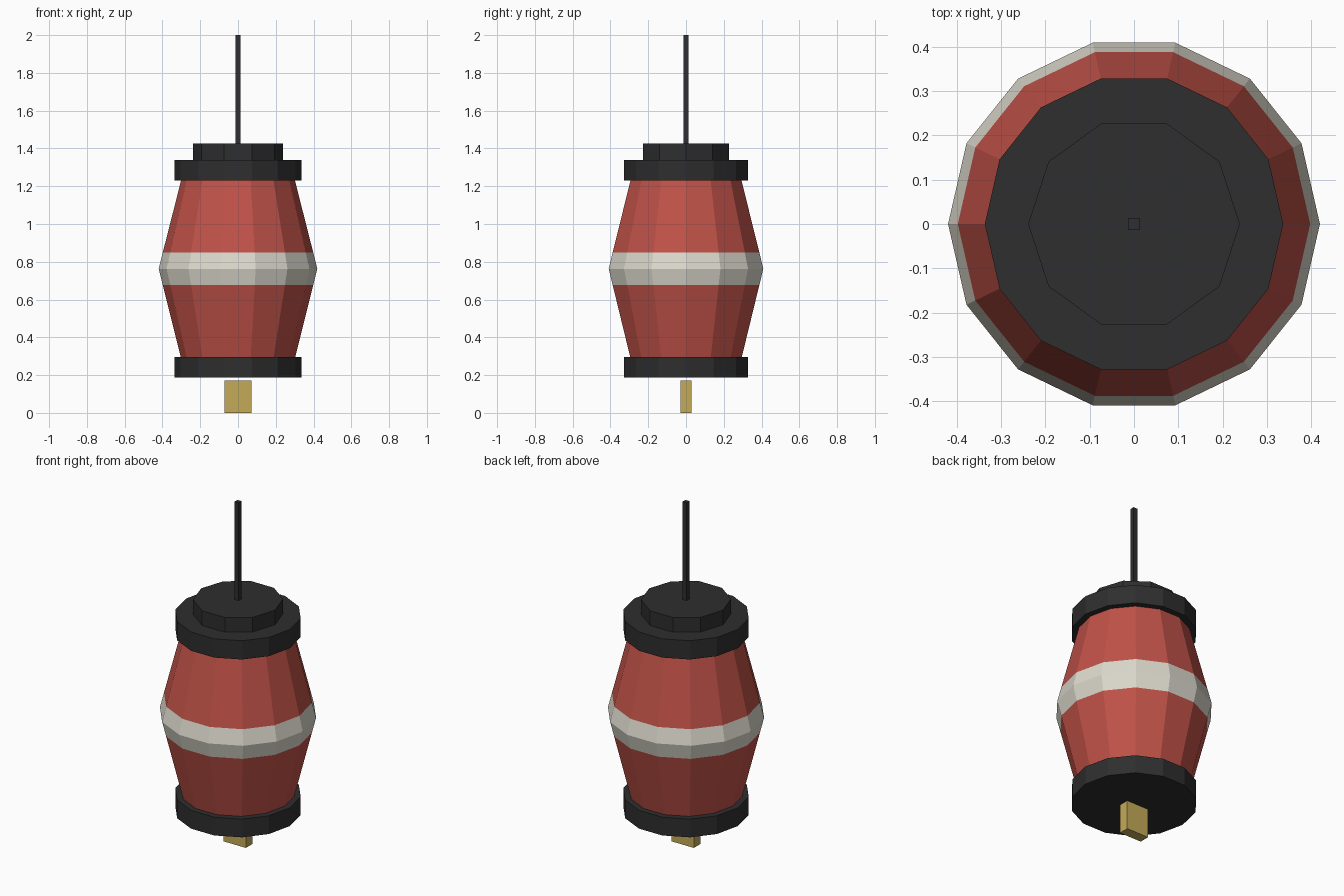
import bpy, bmesh
from math import cos, sin, tau

cube = bpy.data.objects.get("Cube")
if cube:
    bpy.data.objects.remove(cube, do_unlink=True)


def material(name, srgb):
    color = [((c / 255 + 0.055) / 1.055) ** 2.4 for c in srgb] + [1]
    mat = bpy.data.materials.new(name)
    mat.use_nodes = True
    mat.diffuse_color = color
    mat.node_tree.nodes["Principled BSDF"].inputs["Base Color"].default_value = color
    return mat


red = material("red paper", (192, 82, 72))
cream = material("cream band", (220, 217, 204))
black = material("black lacquer", (46, 46, 46))
gold = material("gold", (196, 170, 88))


def finish(name, bm, mats):
    bmesh.ops.recalc_face_normals(bm, faces=bm.faces)
    mesh = bpy.data.meshes.new(name)
    bm.to_mesh(mesh)
    bm.free()
    for mat in mats:
        mesh.materials.append(mat)
    obj = bpy.data.objects.new(name, mesh)
    bpy.context.collection.objects.link(obj)
    return obj


def lathe(name, profile, sides, mats, pick=lambda z: 0):
    """Faceted solid from (radius, height) rings; pick chooses a material by height."""
    bm = bmesh.new()
    rings = [[bm.verts.new((r * cos(tau * i / sides), r * sin(tau * i / sides), z))
              for i in range(sides)] for r, z in profile]
    for low, high in zip(rings, rings[1:]):
        for i in range(sides):
            j = (i + 1) % sides
            bm.faces.new((low[i], low[j], high[j], high[i]))
    bm.faces.new(rings[0])
    bm.faces.new(rings[-1])
    for face in bm.faces:
        face.material_index = pick(face.calc_center_median().z)
    return finish(name, bm, mats)


def box(name, half_x, half_y, bottom, top, mat):
    bm = bmesh.new()
    bmesh.ops.create_cube(bm, size=2)
    for v in bm.verts:
        v.co = (v.co.x * half_x, v.co.y * half_y, top if v.co.z > 0 else bottom)
    return finish(name, bm, [mat])


# Paper body with the painted band around its widest part
lathe("lantern_body",
      [(0.299, 0.28), (0.398, 0.676), (0.42, 0.763), (0.398, 0.85), (0.299, 1.24)],
      14, [red, cream], lambda z: 1 if 0.676 < z < 0.85 else 0)

# Lacquered end caps
for name, radius, low, high, sides in (
        ("bottom_cap", 0.337, 0.188, 0.295, 14),
        ("top_cap", 0.337, 1.23, 1.34, 14),
        ("top_collar", 0.239, 1.34, 1.426, 10)):
    lathe(name, [(radius, low), (radius, high)], sides, [black])

# Hanging rod and lower tag
box("hanging_rod", 0.013, 0.013, 1.42, 2.0, black)
box("lower_tag", 0.072, 0.03, 0.0, 0.172, gold)
